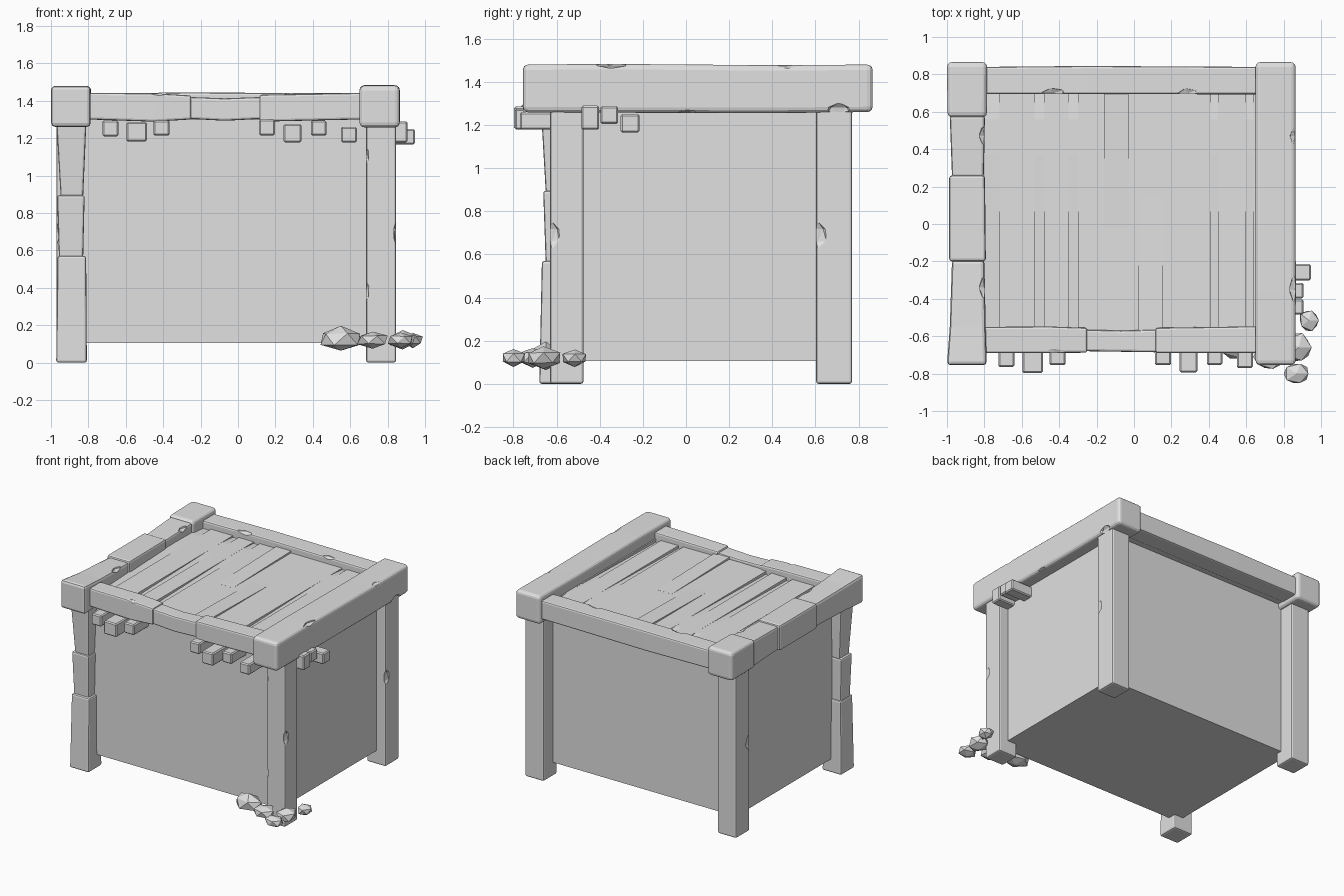
import bpy, bmesh, random
from mathutils import Vector

random.seed(4)
grey = bpy.data.materials.new("stone_grey")
grey.diffuse_color = (0.75, 0.75, 0.75, 1)


def finish(name, bm):
    bmesh.ops.recalc_face_normals(bm, faces=bm.faces)
    me = bpy.data.meshes.new(name)
    bm.to_mesh(me)
    bm.free()
    me.materials.append(grey)
    ob = bpy.data.objects.new(name, me)
    bpy.context.collection.objects.link(ob)
    return ob


def loft(name, axis, sections, bevel=0.012, segs=2):
    """Rectangular sections (pos, u0, u1, v0, v1) joined along an axis."""
    bm = bmesh.new()
    rings = []
    for p, u0, u1, v0, v1 in sections:
        ring = []
        for u, v in ((u0, v0), (u1, v0), (u1, v1), (u0, v1)):
            co = {"x": (p, u, v), "y": (u, p, v), "z": (u, v, p)}[axis]
            ring.append(bm.verts.new(co))
        rings.append(ring)
    for a, b in zip(rings, rings[1:]):
        for i in range(4):
            j = (i + 1) % 4
            bm.faces.new((a[i], a[j], b[j], b[i]))
    bm.faces.new(rings[0])
    bm.faces.new(rings[-1])
    bmesh.ops.recalc_face_normals(bm, faces=bm.faces)
    if bevel:
        sharp = [e for e in bm.edges if e.calc_face_angle(0) > 0.6]
        bmesh.ops.bevel(bm, geom=sharp, offset=bevel, segments=segs,
                        profile=0.5, affect='EDGES')
    return finish(name, bm)


def box(name, x0, x1, y0, y1, z0, z1, bevel=0.0, segs=1):
    return loft(name, "z", [(z0, x0, x1, y0, y1), (z1, x0, x1, y0, y1)], bevel, segs)


def rock(name, c, s):
    bm = bmesh.new()
    bmesh.ops.create_icosphere(bm, subdivisions=1, radius=1)
    for v in bm.verts:
        v.co *= random.uniform(0.9, 1.12)
        v.co = Vector((v.co.x * s[0], v.co.y * s[1], v.co.z * s[2])) + Vector(c)
    return finish(name, bm)


def chip(ob, spots):
    """Knock small chips out of the edges."""
    for c, s in spots:
        cutter = rock("chip_cutter", c, s)
        cutter.hide_render = True
        m = ob.modifiers.new("chip", 'BOOLEAN')
        m.object = cutter
        m.operation = 'DIFFERENCE'
        m.solver = 'EXACT'
        bpy.context.view_layer.objects.active = ob
        bpy.ops.object.modifier_apply(modifier=m.name)
        bpy.data.objects.remove(cutter)


# Chest body and the gently sloped deck base
box("body", -0.885, 0.767, -0.578, 0.652, 0.105, 1.33)
loft("deck_base", "y", [(-0.60, -0.83, 0.70, 1.30, 1.368), (0.37, -0.83, 0.70, 1.30, 1.392),
                        (0.56, -0.83, 0.70, 1.30, 1.392), (0.76, -0.83, 0.70, 1.30, 1.375)], 0)

# Long deck planks, level while the base slopes away beneath them
for i, (x0, x1) in enumerate([(-0.72, -0.53), (-0.48, -0.35), (-0.30, 0.225),
                              (0.225, 0.41), (0.45, 0.60), (0.64, 0.70)]):
    box(f"plank_{i}", x0, x1, -0.59, 0.74, 1.35, 1.3925)

# Two tilted centre boards rising toward the back and the front
loft("centre_board_back", "y", [(-0.02, -0.16, -0.03, 1.36, 1.393),
                                (0.72, -0.16, -0.03, 1.36, 1.408)], 0)
loft("centre_board_front", "y", [(-0.58, 0.025, 0.152, 1.36, 1.408),
                                 (0.14, 0.025, 0.152, 1.36, 1.393)], 0)

# Right top beam with chipped edges
right_beam = loft("right_beam", "y", [(-0.755, 0.65, 0.864, 1.258, 1.48),
                                      (-0.35, 0.65, 0.865, 1.257, 1.483),
                                      (0.40, 0.65, 0.864, 1.255, 1.477),
                                      (0.865, 0.65, 0.864, 1.26, 1.48)], 0.025, 3)
chip(right_beam, [((0.86, 0.47, 1.485), (0.03, 0.06, 0.025)),
                  ((0.86, -0.35, 1.485), (0.03, 0.08, 0.025)),
                  ((0.87, 0.0, 1.255), (0.03, 0.06, 0.018)),
                  ((0.87, 0.71, 1.26), (0.03, 0.07, 0.05))])

# Left top beam carved in four worn lengths
lf = loft("left_beam_front", "y", [(-0.755, -1.0, -0.787, 1.26, 1.48),
                                   (-0.55, -0.985, -0.793, 1.265, 1.465),
                                   (-0.19, -0.973, -0.80, 1.27, 1.452)], 0.02)
loft("left_beam_middle", "y", [(-0.20, -0.988, -0.792, 1.265, 1.462),
                               (0.26, -0.988, -0.797, 1.265, 1.462)], 0.015)
ln = loft("left_beam_neck", "y", [(0.25, -0.973, -0.803, 1.27, 1.452),
                                  (0.58, -0.985, -0.797, 1.265, 1.465)], 0.015)
loft("left_beam_back", "y", [(0.57, -0.997, -0.787, 1.26, 1.478),
                             (0.865, -1.0, -0.785, 1.26, 1.48)], 0.025, 3)
chip(lf, [((-0.80, -0.34, 1.46), (0.03, 0.065, 0.03))])
chip(ln, [((-0.80, 0.47, 1.465), (0.03, 0.055, 0.03))])

# Front top beam: two worn ends and a thin middle
front_left = loft("front_beam_left", "x", [(-0.80, -0.69, -0.55, 1.30, 1.442),
                                           (-0.45, -0.69, -0.548, 1.288, 1.44),
                                           (-0.25, -0.688, -0.555, 1.30, 1.428)])
chip(front_left, [((-0.42, -0.69, 1.45), (0.07, 0.025, 0.025))])
loft("front_beam_middle", "x", [(-0.26, -0.68, -0.565, 1.303, 1.42),
                                (-0.07, -0.683, -0.57, 1.293, 1.413),
                                (0.125, -0.686, -0.565, 1.303, 1.42)])
loft("front_beam_right", "x", [(0.115, -0.69, -0.555, 1.288, 1.432),
                               (0.66, -0.69, -0.547, 1.30, 1.442)])

# Back top beam
back_beam = loft("back_beam", "x", [(-0.80, 0.695, 0.84, 1.295, 1.44),
                                    (-0.25, 0.695, 0.845, 1.29, 1.444),
                                    (0.66, 0.693, 0.84, 1.295, 1.44)])
chip(back_beam, [((-0.43, 0.70, 1.448), (0.07, 0.03, 0.025)),
                 ((0.29, 0.70, 1.448), (0.06, 0.03, 0.025))])

# Legs: three straight ones with chips, one carved front left leg
for name, x0, x1, y0, y1 in [("front_right_leg", 0.685, 0.845, -0.63, -0.475),
                             ("back_right_leg", 0.685, 0.845, 0.603, 0.77),
                             ("back_left_leg", -0.97, -0.81, 0.603, 0.77)]:
    leg = box(name, x0, x1, y0, y1, 0.0, 1.30, 0.012, 2)
    outer, inner = (x1, x0) if x1 > 0 else (x0, x1)
    chip(leg, [((outer, y0 + 0.01, 0.69), (0.015, 0.04, 0.06)),
               ((inner, y0, 1.11), (0.015, 0.02, 0.05)),
               ((inner, y0, 0.38), (0.015, 0.02, 0.06))])
loft("front_left_leg_foot", "z", [(0.0, -0.972, -0.808, -0.68, -0.515),
                                  (0.57, -0.965, -0.812, -0.668, -0.52)])
loft("front_left_leg_middle", "z", [(0.55, -0.957, -0.828, -0.65, -0.53),
                                    (0.895, -0.967, -0.82, -0.662, -0.525)])
loft("front_left_leg_top", "z", [(0.885, -0.948, -0.828, -0.65, -0.53),
                                 (1.30, -0.972, -0.81, -0.674, -0.515)])

# Small joist ends below the front beam (x0, x1, front y, bottom, top)
for i, (x0, x1, y, z0, z1) in enumerate([
        (-0.725, -0.64, -0.765, 1.21, 1.295), (-0.597, -0.487, -0.797, 1.182, 1.285),
        (-0.453, -0.365, -0.755, 1.213, 1.295), (0.113, 0.197, -0.755, 1.215, 1.30),
        (0.243, 0.34, -0.793, 1.178, 1.275), (0.39, 0.472, -0.755, 1.213, 1.295),
        (0.55, 0.635, -0.77, 1.178, 1.26)]):
    box(f"front_joist_{i}", x0, x1, y, -0.56, z0, z1, 0.008)

# Joist ends below the right beam
for i, (y0, y1, x, z0, z1) in enumerate([
        (-0.485, -0.403, 0.906, 1.178, 1.29), (-0.397, -0.315, 0.906, 1.205, 1.287),
        (-0.303, -0.215, 0.945, 1.165, 1.25)]):
    box(f"right_joist_{i}", 0.69, x, y0, y1, z0, z1, 0.008)

# Rubble around the front right leg
for i, (c, s) in enumerate([
        ((0.55, -0.65, 0.125), (0.12, 0.075, 0.066)),
        ((0.72, -0.71, 0.122), (0.085, 0.075, 0.048)),
        ((0.88, -0.66, 0.12), (0.07, 0.085, 0.052)),
        ((0.87, -0.80, 0.122), (0.07, 0.06, 0.042)),
        ((0.935, -0.515, 0.12), (0.058, 0.062, 0.04))]):
    rock(f"rubble_{i}", c, s)
